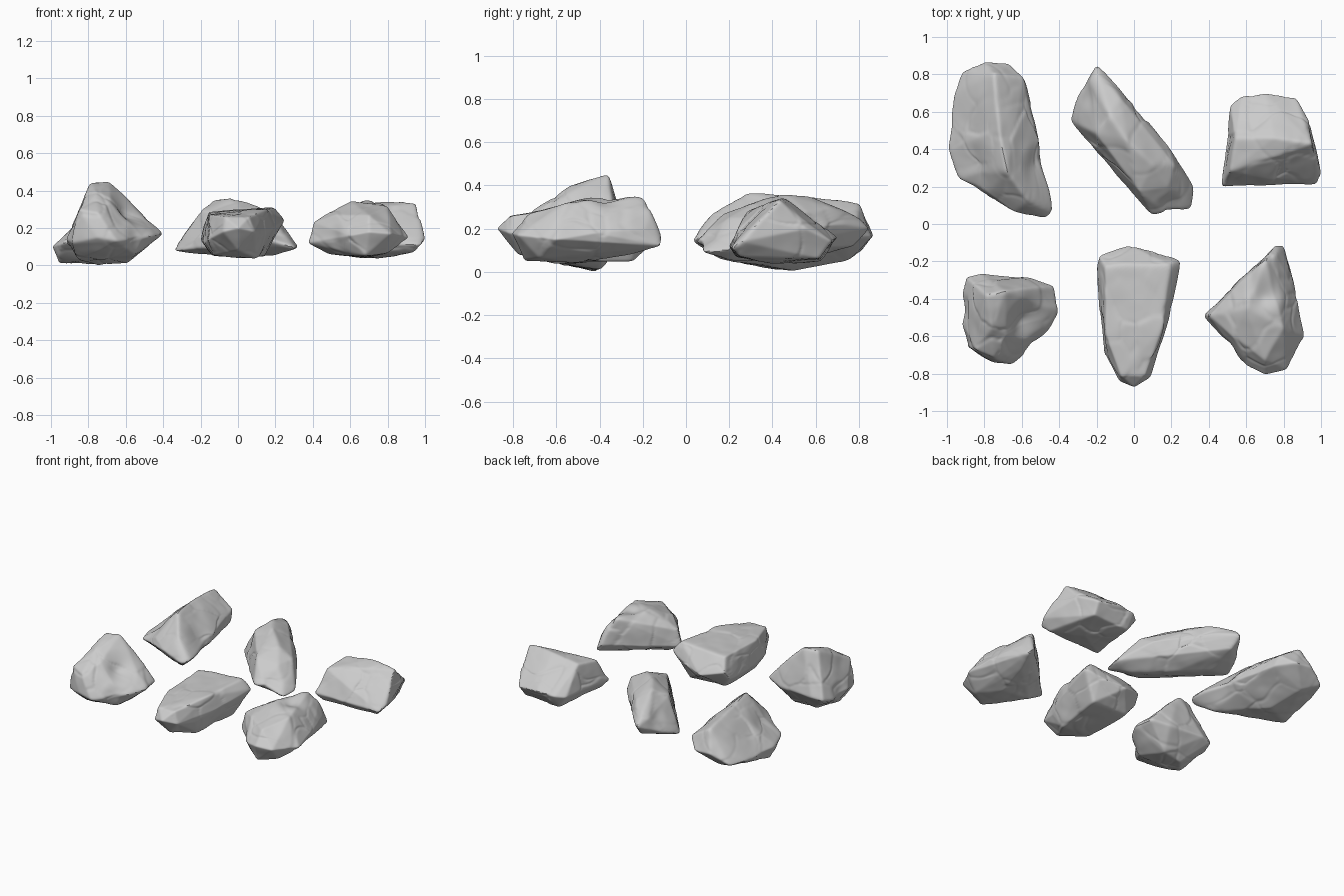
import bpy
import bmesh
from mathutils import Vector, noise
from mathutils.bvhtree import BVHTree

default_cube = bpy.data.objects.get("Cube")
if default_cube:
    bpy.data.objects.remove(default_cube, do_unlink=True)

# One plain stone colour
stone = bpy.data.materials.new("stone_grey")
stone.use_nodes = True
colour = (.6, .6, .6, 1)
stone.diffuse_color = colour
shader = next(n for n in stone.node_tree.nodes if n.type == 'BSDF_PRINCIPLED')
shader.inputs["Base Color"].default_value = colour
shader.inputs["Roughness"].default_value = .9


def rough_block(points):
    """Return a ray-cast tree of the convex block spanned by the key corners."""
    block = bmesh.new()
    for point in points:
        block.verts.new(point)
    bmesh.ops.convex_hull(block, input=list(block.verts))
    tree = BVHTree.FromBMesh(block)
    block.free()
    return tree


def weathering(position):
    """Height of the worn surface: soft lumps, chipped plates and thin cracks."""
    lumps = noise.noise(position * 5) * .01 + noise.noise(position * 13) * .003
    warped = position + noise.noise_vector(position * 6) * .05
    distances, cells = noise.voronoi(warped * 4.5)
    chip = noise.cell(cells[0] * 7) * .004
    crack = max(0, 1 - (distances[1] - distances[0]) / .06) * .005
    return lumps + chip - crack


def make_rock(name, belt, crest, base, dents=()):
    """Wrap a fine sphere onto the block, press in dents and weather it."""
    corners = [Vector(p) for p in belt + crest + base]
    low = Vector([min(axis) for axis in zip(*corners)])
    high = Vector([max(axis) for axis in zip(*corners)])
    centre = sum(corners, Vector()) / len(corners)
    extent = (high - low) / 2
    tree = rough_block(corners)

    bm = bmesh.new()
    bmesh.ops.create_icosphere(bm, subdivisions=6, radius=1)
    for vert in bm.verts:
        direction = (vert.co * extent).normalized()
        hit = tree.ray_cast(centre, direction)[0]
        surface = hit if hit else centre + direction * extent.z
        height = weathering(surface)
        for spot, radius, depth in dents:
            falloff = max(0, 1 - (surface - Vector(spot)).length / radius)
            height -= depth * falloff * falloff * (3 - 2 * falloff)
        vert.co = surface + direction * height
        vert.co.z = max(0, vert.co.z)

    # Soften the arrises without losing the broad planes
    for _ in range(2):
        bmesh.ops.smooth_vert(bm, verts=bm.verts, factor=.5,
                              use_axis_x=True, use_axis_y=True, use_axis_z=True)
    mesh = bpy.data.meshes.new(name)
    bm.to_mesh(mesh)
    bm.free()
    mesh.materials.append(stone)
    rock = bpy.data.objects.new(name, mesh)
    bpy.context.collection.objects.link(rock)
    bpy.ops.object.select_all(action='DESELECT')
    rock.select_set(True)
    bpy.context.view_layer.objects.active = rock
    bpy.ops.object.shade_smooth_by_angle(angle=.6)
    return rock


# Each rock: widest outline, upper ridge, underside, then pressed hollows
make_rock(
    "back_right_long_rock",
    belt=[(-1, .4, .1), (-.94, .24, .12), (-.78, .17, .2), (-.64, .07, .18),
          (-.47, .03, .14), (-.43, .07, .16), (-.5, .42, .15), (-.57, .74, .15),
          (-.67, .86, .16), (-.8, .87, .17), (-.92, .81, .1), (-.96, .7, .1)],
    crest=[(-.68, .28, .37), (-.72, .5, .36), (-.75, .8, .32),
           (-.59, .78, .22), (-.57, .13, .28)],
    base=[(-.96, .4, .01), (-.75, .5, .01), (-.55, .15, .06), (-.8, .75, .05)],
    dents=[((-.5, .3, .2), .15, .03), ((-.85, .3, .22), .18, .03)])

make_rock(
    "back_middle_slanted_rock",
    belt=[(-.2, .86, .2), (-.24, .77, .24), (-.09, .74, .22), (-.34, .55, .08),
          (-.31, .67, .12), (-.22, .47, .1), (.05, .12, .1), (.09, .05, .14),
          (.17, .05, .15), (.31, .08, .09), (.32, .2, .1), (.18, .42, .2)],
    crest=[(-.2, .81, .25), (-.2, .48, .29), (-.13, .58, .35), (-.07, .67, .3),
           (-.04, .45, .36), (.03, .17, .27), (.1, .32, .32), (.21, .32, .25),
           (.18, .2, .25)],
    base=[(-.18, .78, .12), (-.2, .55, .06), (0, .4, .05), (.2, .2, .05)],
    dents=[((.2, .08, .18), .11, .025), ((-.25, .7, .22), .11, .02)])

make_rock(
    "back_left_gabled_rock",
    belt=[(.47, .2, .12), (.48, .26, .16), (.98, .21, .11), (1, .26, .14),
          (.52, .63, .14), (.58, .68, .15), (.7, .7, .16), (.87, .68, .14),
          (.94, .56, .2)],
    crest=[(.96, .43, .34), (.75, .46, .34), (.54, .46, .31), (.51, .28, .28)],
    base=[(.51, .23, .07), (.94, .25, .07), (.58, .62, .05), (.86, .62, .06),
          (.75, .4, .04)])

make_rock(
    "front_right_peaked_rock",
    belt=[(-.92, -.38, .12), (-.9, -.28, .14), (-.82, -.26, .15),
          (-.55, -.29, .15), (-.42, -.33, .17), (-.4, -.47, .17),
          (-.49, -.63, .15), (-.65, -.75, .13), (-.75, -.73, .15),
          (-.89, -.65, .12), (-.92, -.54, .14)],
    crest=[(-.79, -.38, .44), (-.69, -.36, .45), (-.76, -.56, .39),
           (-.68, -.6, .34), (-.85, -.67, .3), (-.75, -.71, .28)],
    base=[(-.75, -.42, 0), (-.6, -.4, .01), (-.85, -.55, .03), (-.55, -.6, .06)],
    dents=[((-.58, -.5, .28), .15, .04), ((-.5, -.66, .15), .12, .03),
           ((-.92, -.45, .14), .1, .02)])

make_rock(
    "front_middle_tapered_rock",
    belt=[(-.2, -.22, .14), (-.19, -.17, .2), (-.03, -.11, .16),
          (.15, -.16, .2), (.25, -.2, .24), (.19, -.5, .2), (.13, -.68, .15),
          (.09, -.82, .18), (0, -.87, .2), (-.08, -.84, .18),
          (-.16, -.7, .14), (-.18, -.5, .12)],
    crest=[(-.16, -.22, .29), (.19, -.22, .31), (.15, -.55, .3),
           (-.15, -.58, .27), (.06, -.81, .26), (-.07, -.81, .26)],
    base=[(-.14, -.25, .06), (.14, -.25, .05), (.1, -.6, .04),
          (-.13, -.62, .05), (0, -.78, .08)])

make_rock(
    "front_left_pointed_rock",
    belt=[(.37, -.49, .12), (.4, -.49, .23), (.66, -.24, .15), (.76, -.11, .17),
          (.8, -.11, .12), (.81, -.19, .2), (.88, -.42, .18), (.91, -.6, .15),
          (.82, -.78, .17), (.7, -.81, .18), (.6, -.76, .16), (.5, -.63, .12)],
    crest=[(.7, -.19, .35), (.76, -.16, .28), (.6, -.45, .35),
           (.8, -.56, .32), (.7, -.73, .27), (.53, -.6, .27)],
    base=[(.48, -.5, .06), (.75, -.25, .08), (.68, -.75, .05), (.8, -.68, .06),
          (.7, -.5, .04)],
    dents=[((.7, -.36, .34), .12, .03), ((.5, -.66, .14), .1, .02)])
